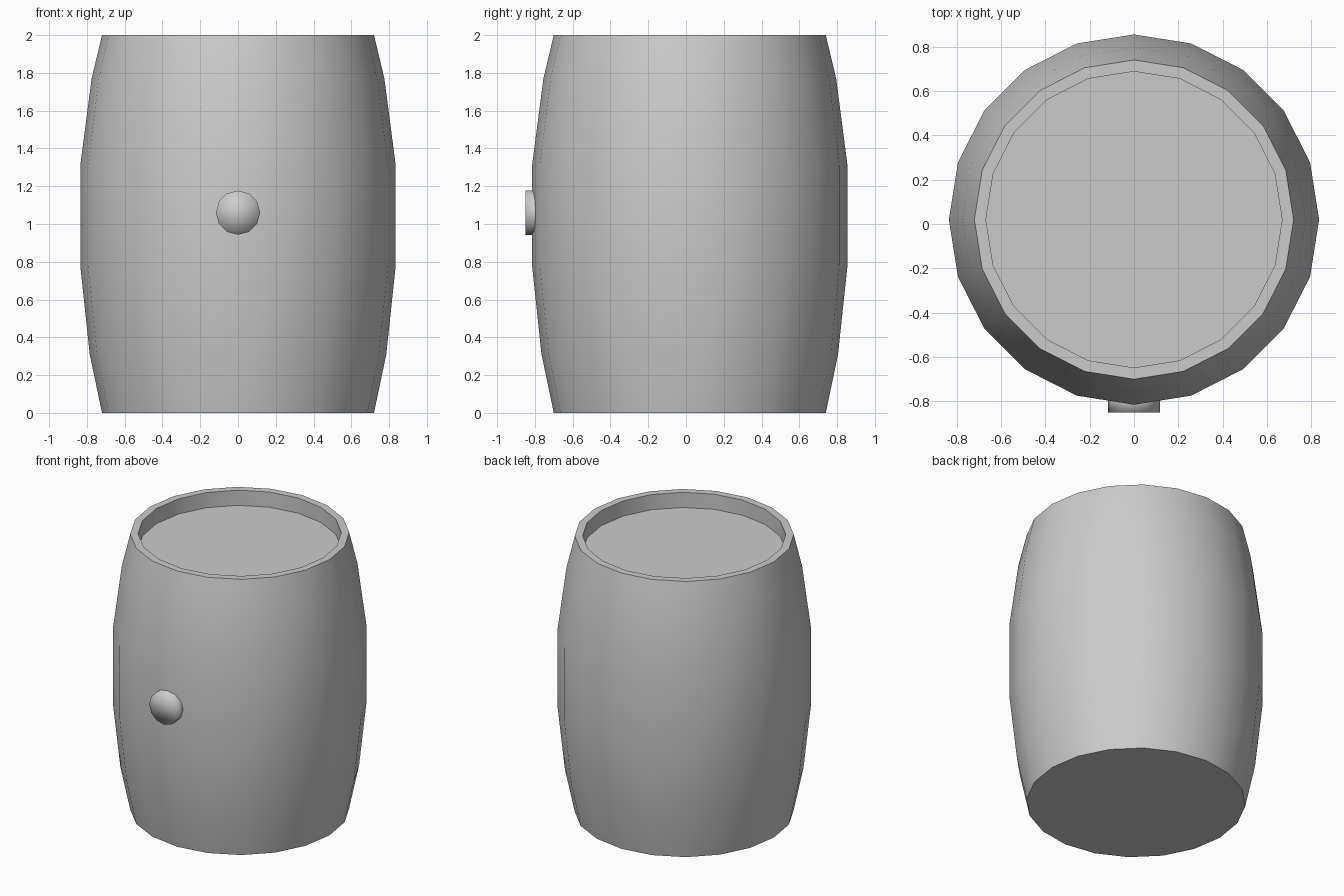
import bpy, bmesh
from math import cos, sin, pi, radians
from mathutils import Matrix

cube = bpy.data.objects.get("Cube")
if cube:
    bpy.data.objects.remove(cube, do_unlink=True)

grey = bpy.data.materials.new("plain grey")
grey.use_nodes = True
colour = (0.6, 0.6, 0.6, 1)
grey.diffuse_color = colour
grey.node_tree.nodes["Principled BSDF"].inputs["Base Color"].default_value = colour


def make_object(name, bm, smooth_angle):
    mesh = bpy.data.meshes.new(name)
    bmesh.ops.recalc_face_normals(bm, faces=bm.faces)
    bm.to_mesh(mesh)
    bm.free()
    mesh.materials.append(grey)
    obj = bpy.data.objects.new(name, mesh)
    bpy.context.collection.objects.link(obj)
    bpy.ops.object.select_all(action='DESELECT')
    obj.select_set(True)
    bpy.context.view_layer.objects.active = obj
    bpy.ops.object.shade_smooth_by_angle(angle=radians(smooth_angle))
    return obj


# Barrel: bulging wall, flat rim and recessed lid, as (radius, height)
SIDES = 20
CENTRE_Y = 0.02
profile = [(0.72, 0), (0.785, 0.31), (0.835, 0.78), (0.835, 1.31),
           (0.775, 1.77), (0.72, 2), (0.668, 2), (0.668, 1.89)]
bm = bmesh.new()
rings = []
for r, z in profile:
    angles = [2 * pi * i / SIDES for i in range(SIDES)]
    rings.append([bm.verts.new((r * cos(a), CENTRE_Y + r * sin(a), z)) for a in angles])
for low, high in zip(rings, rings[1:]):
    for i in range(SIDES):
        j = (i + 1) % SIDES
        bm.faces.new((low[i], low[j], high[j], high[i]))
bm.faces.new(rings[0])
bm.faces.new(rings[-1])
make_object("barrel", bm, 30)

# Bung: short round plug in the front, softly shaded over its edge
bm = bmesh.new()
bmesh.ops.create_cone(bm, cap_ends=True, cap_tris=True, segments=12,
                      radius1=0.117, radius2=0.117, depth=0.1)
bmesh.ops.transform(bm, verts=bm.verts, matrix=Matrix.Translation((0, -0.80, 1.06))
                    @ Matrix.Rotation(pi / 2, 4, 'X'))
make_object("bung", bm, 180)
